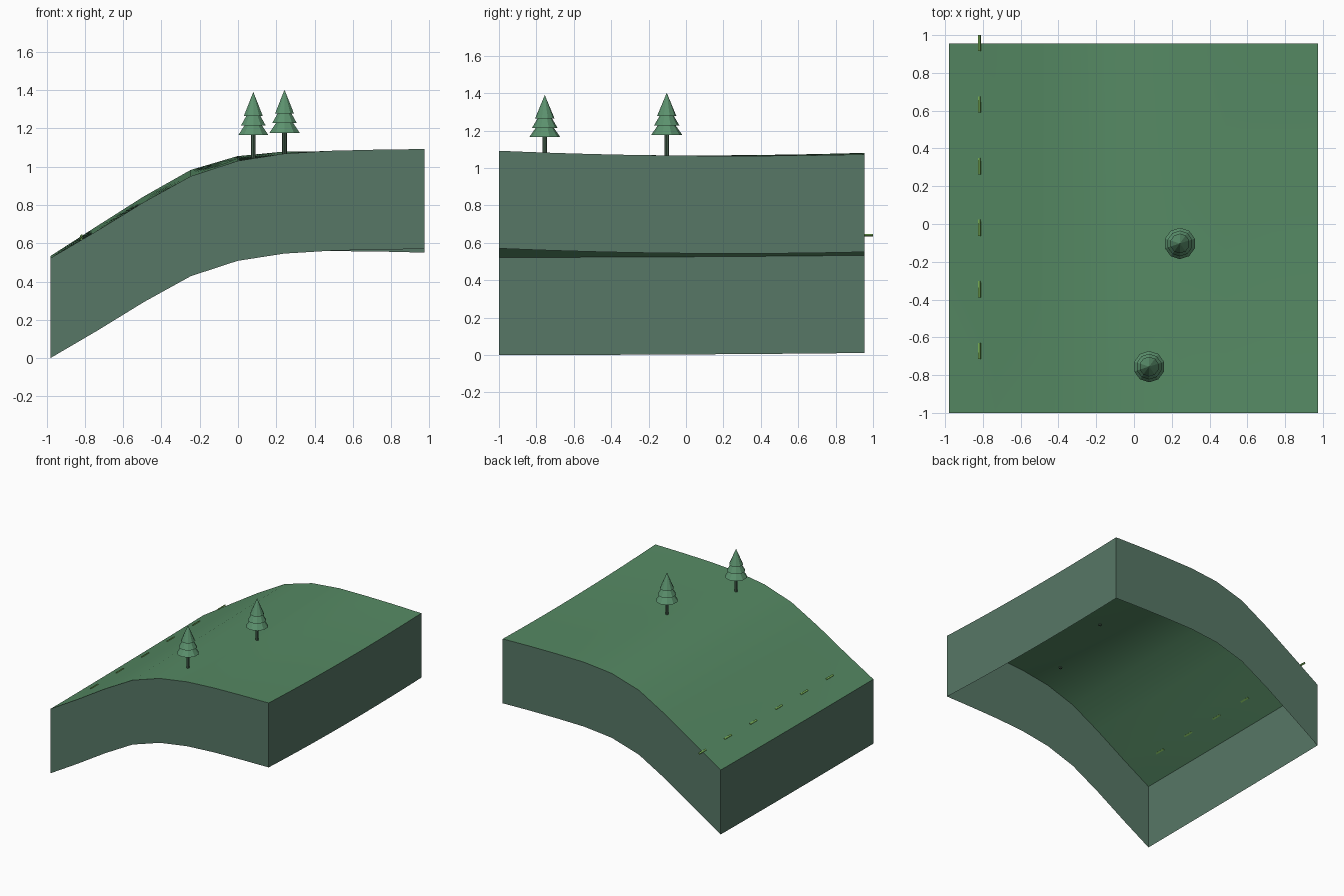
import bpy, bmesh, math

cube = bpy.data.objects.get("Cube")
if cube:
    bpy.data.objects.remove(cube, do_unlink=True)


def material(name, rgb):
    """Flat colour from 0-255 display values, stored as linear."""
    lin = [((c / 255 + 0.055) / 1.055) ** 2.4 for c in rgb]
    mat = bpy.data.materials.new(name)
    mat.use_nodes = True
    mat.diffuse_color = (*lin, 1)
    mat.node_tree.nodes["Principled BSDF"].inputs["Base Color"].default_value = (*lin, 1)
    return mat


GRASS = material("grass green", (86, 138, 100))
EARTH = material("grey green earth", (87, 119, 102))
LEAF = material("tree green", (92, 146, 110))
BARK = material("dark trunk green", (72, 98, 80))
PAINT = material("yellow green marking", (122, 178, 88))

# Hill profiles across x at the front, the middle and the back
X0, X1, Y0, Y1 = -0.98, 0.975, -1.0, 0.955
FRONT = [.522, .665, .815, .95, 1.03, 1.068, 1.083, 1.089, 1.092]
MIDDLE = [.525, .675, .83, .967, 1.045, 1.066, 1.067, 1.067, 1.066]
BACK = [.533, .69, .845, .983, 1.055, 1.079, 1.081, 1.079, 1.073]
NX, NY, DEPTH = 8, 16, 0.522


def ground(x, y):
    u = min(max((x - X0) / (X1 - X0), 0), 1) * NX
    i = min(int(u), NX - 1)
    f, m, b = (p[i] + (p[i + 1] - p[i]) * (u - i) for p in (FRONT, MIDDLE, BACK))
    t = min(max((y - Y0) / (Y1 - Y0), 0), 1)
    return f * (1 - t) * (1 - 2 * t) + m * 4 * t * (1 - t) + b * t * (2 * t - 1)


def build_hill():
    bm = bmesh.new()
    bmesh.ops.create_grid(bm, x_segments=NX, y_segments=NY, size=1)
    for v in bm.verts:
        v.co.x = X0 + (v.co.x + 1) / 2 * (X1 - X0)
        v.co.y = Y0 + (v.co.y + 1) / 2 * (Y1 - Y0)
        v.co.z = ground(v.co.x, v.co.y)
    top = list(bm.faces)
    # Skirt walls, open underneath
    rim = [e for e in bm.edges if e.is_boundary]
    skirt = bmesh.ops.extrude_edge_only(bm, edges=rim)["geom"]
    for g in skirt:
        if isinstance(g, bmesh.types.BMVert):
            g.co.z -= DEPTH
        elif isinstance(g, bmesh.types.BMFace):
            g.material_index = 1
    bmesh.ops.recalc_face_normals(bm, faces=bm.faces)
    if top[0].normal.z < 0:
        bmesh.ops.reverse_faces(bm, faces=bm.faces)
    mesh = bpy.data.meshes.new("hill")
    bm.to_mesh(mesh)
    bm.free()
    mesh.materials.append(GRASS)
    mesh.materials.append(EARTH)
    hill = bpy.data.objects.new("hill", mesh)
    bpy.context.collection.objects.link(hill)
    bpy.ops.object.select_all(action='DESELECT')
    hill.select_set(True)
    bpy.context.view_layer.objects.active = hill
    bpy.ops.object.shade_smooth_by_angle(angle=math.radians(30))


def cone(name, x, y, z0, z1, r0, r1, sides, mat):
    bpy.ops.mesh.primitive_cone_add(vertices=sides, radius1=r0, radius2=r1,
                                    depth=z1 - z0, location=(x, y, (z0 + z1) / 2))
    ob = bpy.context.object
    ob.name = name
    ob.data.materials.append(mat)


# Conifer: a trunk and three stacked tiers
def tree(name, x, y, base):
    cone(name + "_trunk", x, y, ground(x, y) - 0.01, base + 0.03, 0.012, 0.012, 8, BARK)
    tiers = [(0, 0.09, 0.083, 0.02), (0.05, 0.14, 0.068, 0.015), (0.1, 0.225, 0.052, 0)]
    for n, (low, high, r0, r1) in enumerate(tiers, 1):
        cone(f"{name}_tier_{n}", x, y, base + low, base + high, r0, r1, 10, LEAF)


# Dashed line along the low side of the hill
def dashes():
    slope = math.atan2(ground(-0.78, 0) - ground(-0.86, 0), 0.08)
    for n in range(6):
        x, y = -0.818, -0.672 + n * 0.326
        bpy.ops.mesh.primitive_cube_add(size=1, location=(x, y, ground(x, y) + 0.003),
                                        rotation=(0, -slope, 0))
        ob = bpy.context.object
        ob.name = f"road_dash_{n + 1}"
        ob.scale = (0.013, 0.086, 0.009)
        ob.data.materials.append(PAINT)


build_hill()
tree("front_tree", 0.08, -0.755, 1.165)
tree("middle_tree", 0.243, -0.103, 1.177)
dashes()
